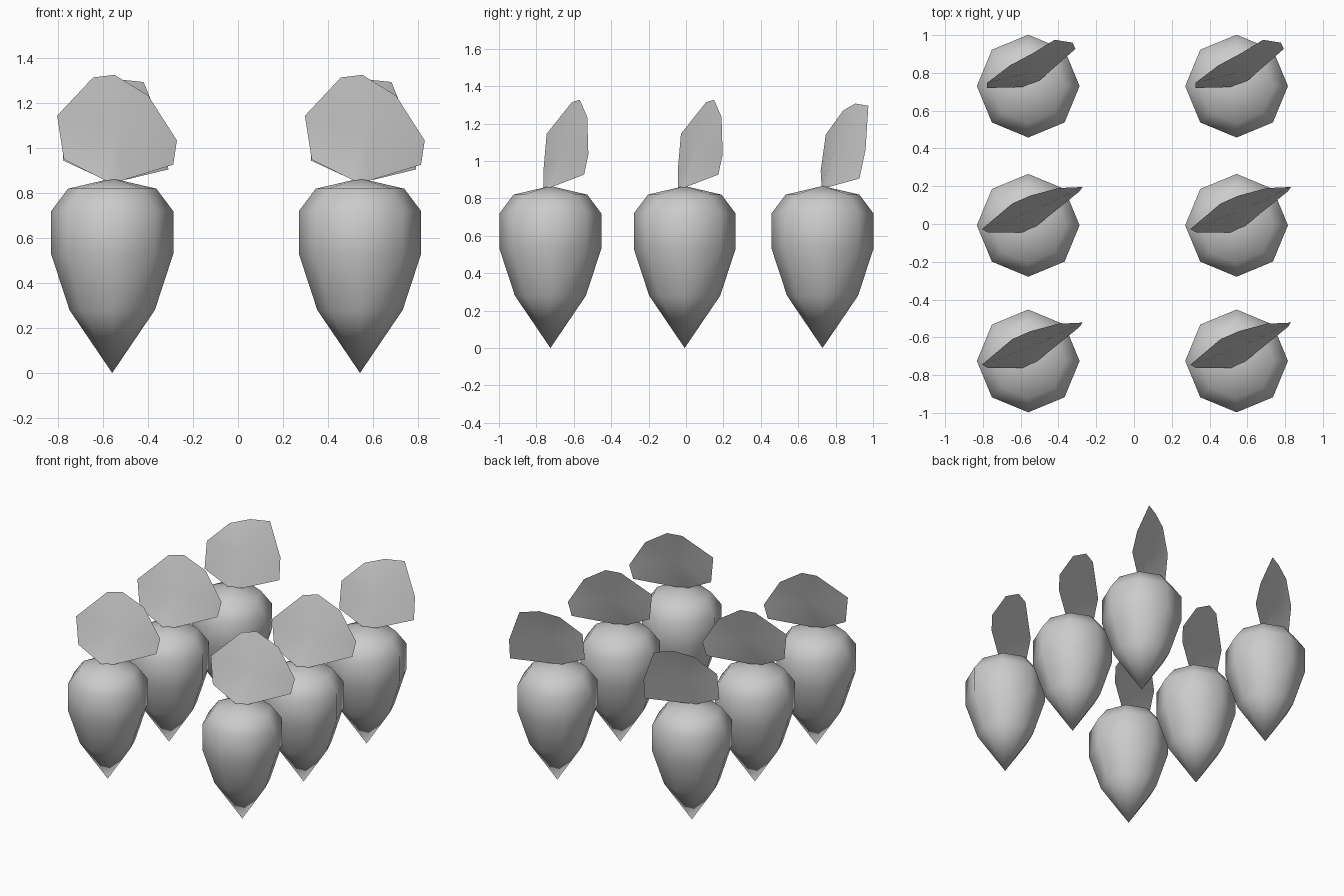
import bpy, bmesh
from math import cos, sin, tau

if "Cube" in bpy.data.objects:
    bpy.data.objects.remove(bpy.data.objects["Cube"])

# Root profile (radius, height) between the bottom tip and the crown
PROFILE = [(0.19, 0.28), (0.272, 0.53), (0.272, 0.72), (0.197, 0.82)]
TIP_Z, CROWN_Z, SIDES = 0.0, 0.866, 8

# Leaf outlines relative to the root axis: front/middle rows and back row
LEAF = [(-0.245, -0.02, 1.145), (-0.085, 0.115, 1.315), (0.01, 0.157, 1.327),
        (0.16, 0.197, 1.235), (0.288, 0.203, 1.035), (0.272, 0.18, 0.927),
        (0.045, -0.003, 0.857), (-0.03, -0.037, 0.857), (-0.215, -0.037, 0.95)]
LEAF_BACK = [(-0.218, 0.017, 1.14), (-0.096, 0.11, 1.27), (0.026, 0.175, 1.307),
             (0.14, 0.245, 1.295), (0.235, 0.23, 1.06), (0.25, 0.197, 0.906),
             (0.06, 0.03, 0.86), (-0.033, -0.005, 0.86), (-0.218, -0.01, 0.945)]


def finish(bm, name, loc):
    bmesh.ops.recalc_face_normals(bm, faces=bm.faces)
    for f in bm.faces:
        f.smooth = True
    me = bpy.data.meshes.new(name)
    bm.to_mesh(me)
    bm.free()
    ob = bpy.data.objects.new(name, me)
    ob.location = loc
    bpy.context.collection.objects.link(ob)


def fan(bm, centre, ring):
    for a, b in zip(ring, ring[1:] + ring[:1]):
        bm.faces.new((centre, a, b))


def make_root(name, loc):
    bm = bmesh.new()
    rings = [[bm.verts.new((r * cos(tau * i / SIDES), r * sin(tau * i / SIDES), z))
              for i in range(SIDES)] for r, z in PROFILE]
    for lo, hi in zip(rings, rings[1:]):
        for i in range(SIDES):
            j = (i + 1) % SIDES
            bm.faces.new((lo[i], lo[j], hi[j], hi[i]))
    fan(bm, bm.verts.new((0, 0, TIP_Z)), rings[0])
    fan(bm, bm.verts.new((0, 0, CROWN_Z)), rings[-1])
    finish(bm, name, loc)


def make_leaf(name, loc, outline):
    bm = bmesh.new()
    ring = [bm.verts.new(p) for p in outline]
    fan(bm, bm.verts.new((0.02, 0.075, 1.08)), ring)
    finish(bm, name, loc)


# Two columns by three rows of root vegetables
for col, x in (("left", -0.56), ("right", 0.543)):
    for row, y in (("front", -0.725), ("middle", -0.007), ("back", 0.73)):
        make_root(f"root_{row}_{col}", (x, y, 0))
        make_leaf(f"leaf_{row}_{col}", (x, y, 0), LEAF_BACK if row == "back" else LEAF)
